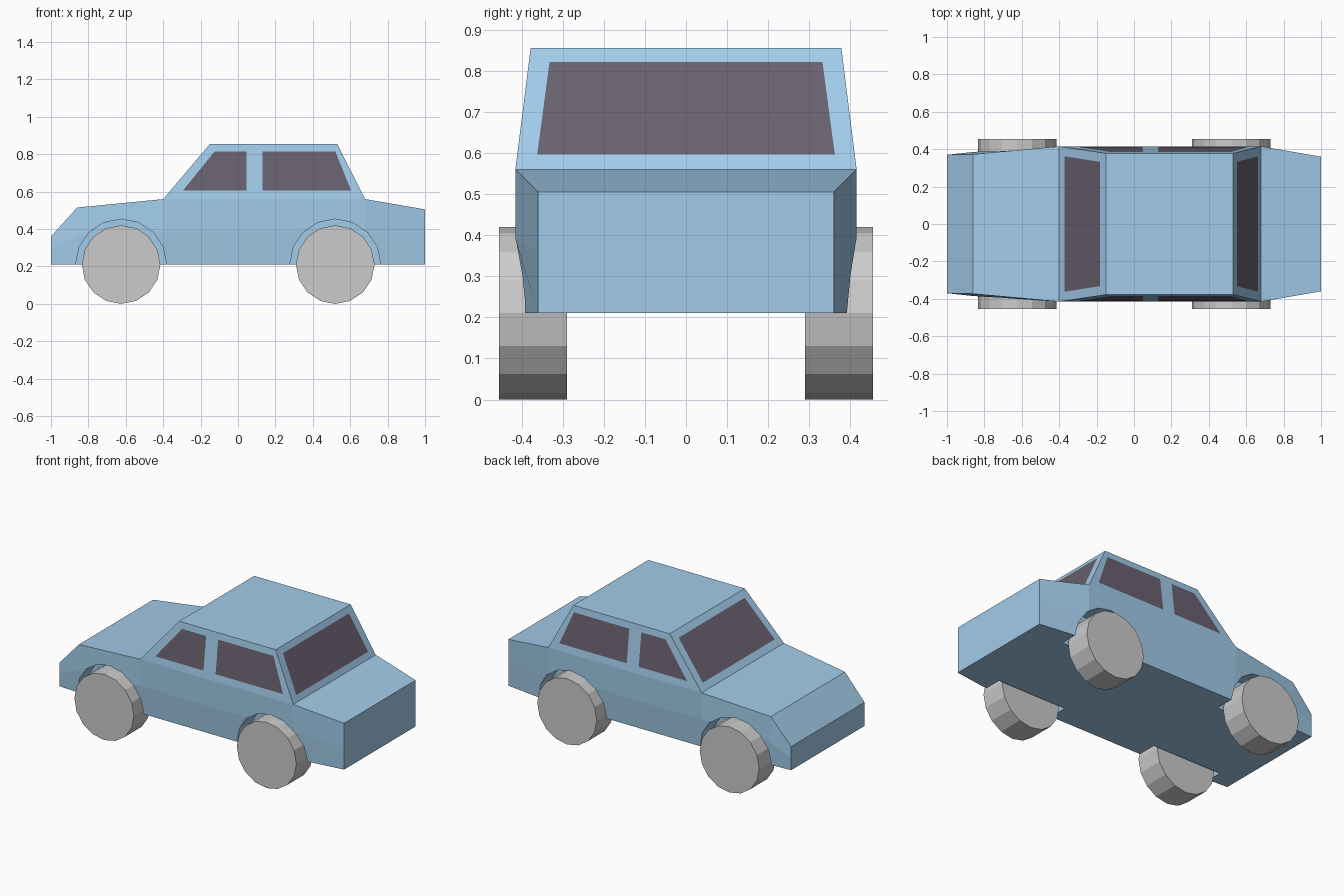
import bpy, bmesh, math
from mathutils import Vector, Matrix

if "Cube" in bpy.data.objects:
    bpy.data.objects.remove(bpy.data.objects["Cube"])


def material(name, color):
    m = bpy.data.materials.new(name)
    m.diffuse_color = (*color, 1)
    m.use_nodes = True
    m.node_tree.nodes["Principled BSDF"].inputs["Base Color"].default_value = m.diffuse_color
    return m


PAINT = material("blue_paint", (0.36, 0.60, 0.82))
GLASS = material("dark_glass", (0.14, 0.12, 0.16))


def add_object(name, bm, mat=None):
    me = bpy.data.meshes.new(name)
    bm.to_mesh(me)
    bm.free()
    ob = bpy.data.objects.new(name, me)
    bpy.context.collection.objects.link(ob)
    if mat:
        me.materials.append(mat)
    return ob


# Body: cross-sections along the length, with the cabin raised from the middle
FLOOR, BELT, ROOF = 0.21, 0.56, 0.855
BELT_W, ROOF_W = 0.415, 0.378
stations = [  # x, top z, top half-width, mid z, mid half-width, bottom half-width
    (-1.00, 0.36, 0.370, 0.29, 0.370, 0.370),
    (-0.86, 0.515, 0.373, 0.36, 0.385, 0.378),
    (-0.40, BELT, BELT_W, 0.39, BELT_W, 0.402),
    (0.68, BELT, BELT_W, 0.39, BELT_W, 0.402),
    (1.00, 0.505, 0.360, 0.36, 0.360, 0.360),
]
bm = bmesh.new()
rings = []
for x, zt, wt, zm, wm, wb in stations:
    half = [(wb, FLOOR), (wm, zm), (wt, zt)]
    pts = [(-w, z) for w, z in half] + [(w, z) for w, z in reversed(half)]
    rings.append([bm.verts.new((x, y, z)) for y, z in pts])
for i, (a, b) in enumerate(zip(rings, rings[1:])):
    for j in range(6):
        if (i, j) != (2, 2):
            k = (j + 1) % 6
            bm.faces.new((a[j], a[k], b[k], b[j]))
bm.faces.new(rings[0])
bm.faces.new(rings[-1])
base = [rings[2][2], rings[3][2], rings[3][3], rings[2][3]]
roof = [bm.verts.new((x, y, ROOF)) for x, y in
        ((-0.15, -ROOF_W), (0.53, -ROOF_W), (0.53, ROOF_W), (-0.15, ROOF_W))]
for i in range(4):
    k = (i + 1) % 4
    bm.faces.new((base[i], base[k], roof[k], roof[i]))
bm.faces.new(roof)
bmesh.ops.recalc_face_normals(bm, faces=bm.faces)
body = add_object("car_body", bm, PAINT)


# Wheels and the wheel arches cut from the body
def drum(bm, x, y0, y1, r):
    mat = Matrix.Translation((x, (y0 + y1) / 2, 0.21)) @ Matrix.Rotation(math.pi / 2, 4, 'X')
    bmesh.ops.create_cone(bm, cap_ends=True, segments=16, radius1=r, radius2=r,
                          depth=abs(y1 - y0), matrix=mat)


cut = bmesh.new()
for end, x in (("front", -0.625), ("rear", 0.52)):
    for side, s in (("left", -1), ("right", 1)):
        bm = bmesh.new()
        drum(bm, x, s * 0.29, s * 0.455, 0.21)
        add_object(f"{end}_{side}_wheel", bm)
        drum(cut, x, s * 0.28, s * 0.6, 0.243)
cutter = add_object("wheel_arch_cutter", cut, PAINT)
cutter.hide_render = True
mod = body.modifiers.new("wheel_arches", 'BOOLEAN')
mod.operation = 'DIFFERENCE'
mod.solver = 'EXACT'
mod.object = cutter
bpy.context.view_layer.objects.active = body
bpy.ops.object.modifier_apply(modifier=mod.name)
bpy.data.objects.remove(cutter)


# Windows: flat panes lying just outside the cabin walls
def pane(name, pts, outward):
    bm = bmesh.new()
    f = bm.faces.new([bm.verts.new(p) for p in pts])
    f.normal_update()
    if f.normal.dot(Vector(outward)) < 0:
        f.normal_flip()
    bmesh.ops.translate(bm, verts=bm.verts, vec=f.normal * 0.002)
    add_object(name, bm, GLASS)


def slope(z, low, high):
    return low + (high - low) * (z - BELT) / (ROOF - BELT)


side_windows = {
    "front": [(-0.295, 0.605), (0.045, 0.605), (0.045, 0.815), (-0.125, 0.815)],
    "rear": [(0.13, 0.605), (0.605, 0.605), (0.52, 0.815), (0.13, 0.815)],
}
for end, outline in side_windows.items():
    for side, s in (("left", -1), ("right", 1)):
        pane(f"{end}_{side}_window",
             [(x, s * slope(z, BELT_W, ROOF_W), z) for x, z in outline], (0, s, 0))

for name, low, high, d in (("windshield", -0.40, -0.15, -1), ("rear_window", 0.68, 0.53, 1)):
    corners = [(-0.362, 0.595), (0.362, 0.595), (0.332, 0.82), (-0.332, 0.82)]
    pane(name, [(slope(z, low, high), y, z) for y, z in corners], (d, 0, 0))
